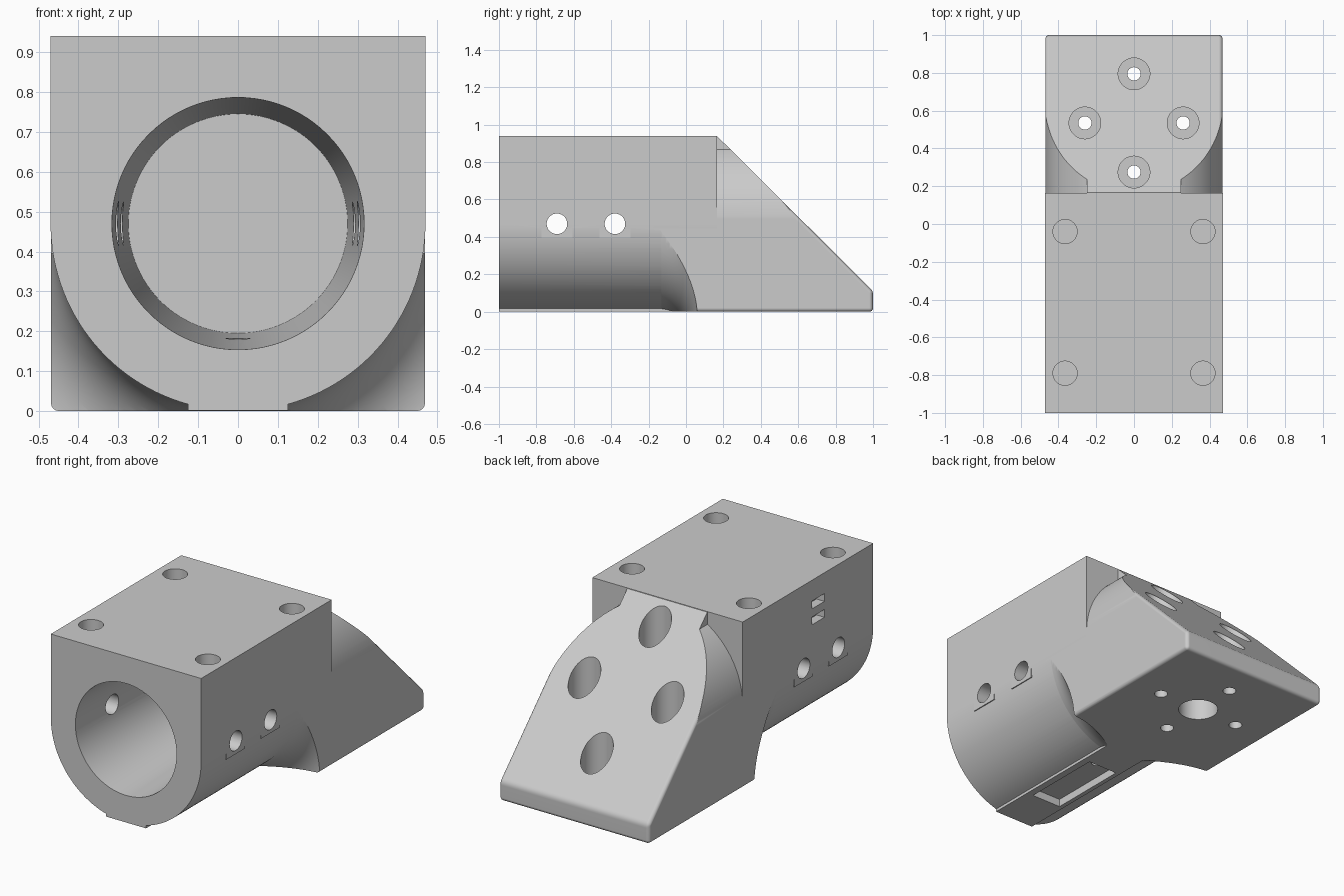
import bpy, bmesh
from math import sin, cos, pi, radians, acos
from mathutils import Matrix

cube = bpy.data.objects.get("Cube")
if cube:
    bpy.data.objects.remove(cube, do_unlink=True)

W = 0.47            # half width, barrel radius and barrel axis height
BACK = 0.165        # rear wall of the housing
GAP = 0.001         # keeps joined faces from lying in one plane

grey = bpy.data.materials.new("light_grey")
grey.use_nodes = True
grey.diffuse_color = (0.6, 0.6, 0.6, 1)
grey.node_tree.nodes["Principled BSDF"].inputs["Base Color"].default_value = (0.6, 0.6, 0.6, 1)


def finish(name, bm):
    bmesh.ops.recalc_face_normals(bm, faces=bm.faces)
    mesh = bpy.data.meshes.new(name)
    bm.to_mesh(mesh)
    bm.free()
    mesh.materials.append(grey)
    ob = bpy.data.objects.new(name, mesh)
    bpy.context.collection.objects.link(ob)
    return ob


def prism(name, pts, axis, a, b, bevel_rule=None):
    """Extrude a (y, z) outline along x, or an (x, z) outline along y."""
    bm = bmesh.new()
    place = (lambda p: (a, *p)) if axis == "x" else (lambda p: (p[0], a, p[1]))
    face = bm.faces.new([bm.verts.new(place(p)) for p in pts])
    out = bmesh.ops.extrude_face_region(bm, geom=[face])
    moved = [g for g in out["geom"] if isinstance(g, bmesh.types.BMVert)]
    step = (b - a, 0, 0) if axis == "x" else (0, b - a, 0)
    bmesh.ops.translate(bm, verts=moved, vec=step)
    bmesh.ops.recalc_face_normals(bm, faces=bm.faces)
    if bevel_rule:
        bmesh.ops.bevel(bm, geom=[e for e in bm.edges if bevel_rule(e)], offset=0.02,
                        segments=4, profile=0.5, affect="EDGES")
    return finish(name, bm)


def box(name, x, y, z):
    return prism(name, [(x[0], z[0]), (x[1], z[0]), (x[1], z[1]), (x[0], z[1])], "y", *y)


def rod(name, centre, r, length, axis="z", r2=None, segs=48):
    bm = bmesh.new()
    bmesh.ops.create_cone(bm, cap_ends=True, segments=segs, radius1=r,
                          radius2=r if r2 is None else r2, depth=length)
    turn = {"z": Matrix(), "x": Matrix.Rotation(pi / 2, 4, "Y"),
            "y": Matrix.Rotation(-pi / 2, 4, "X")}[axis]
    bm.transform(Matrix.Translation(centre) @ turn)
    return finish(name, bm)


def arc(a0, a1, n, r=W):
    angles = [a0 + (a1 - a0) * i / n for i in range(n + 1)]
    return [(r * cos(a), W + r * sin(a)) for a in angles]


def combine(ob, tool, mode):
    mod = ob.modifiers.new("combine", "BOOLEAN")
    mod.operation, mod.solver, mod.object = mode, "EXACT", tool
    tool.hide_render = True
    bpy.ops.object.select_all(action="DESELECT")
    bpy.context.view_layer.objects.active = ob
    ob.select_set(True)
    bpy.ops.object.modifier_apply(modifier=mod.name)
    bpy.data.objects.remove(tool, do_unlink=True)


# Housing: square top, round underside with a flat foot strip
foot = 0.125
turn = acos(foot / W)
housing = prism("mount_housing",
                [(-W, 2 * W)] + arc(pi, pi + turn, 28) + [(-foot, GAP), (foot, GAP)]
                + arc(2 * pi - turn, 2 * pi, 28) + [(W, 2 * W)], "y", -1, BACK)

# Flat bosses round the side screw holes
side_holes = (-0.69, -0.38)
for y in side_holes:
    for s in (-1, 1):
        xs = sorted((s * 0.4, s * (W - GAP / 2)))
        combine(housing, box("boss", xs, (y - 0.083, y + 0.083), (0.395, 0.5)), "UNION")

# Rear wedge: sloped block with softened edges
ridge_z = 2 * W - 2 * GAP
wedge = prism("rear_wedge",
              [(-0.2, 0), (1, 0), (1, 0.11), (BACK + 2 * GAP, ridge_z),
               (BACK - 0.02, ridge_z), (-0.2, 0.92)],
              "x", -W + GAP, W - GAP, lambda e: any(v.co.y > 0.9 for v in e.verts))

# Rounded shoulders with a narrow ridge on top of the wedge
ridge = 0.25
a = acos(ridge / W)
shoulders = prism("shoulder_shape",
                  [(-0.5, -0.1), (0.5, -0.1), (0.5, W)] + arc(0, a, 24)
                  + [(ridge, 1.1), (-ridge, 1.1)] + arc(pi - a, pi, 24) + [(-0.5, W)],
                  "y", -0.3, 1.1)
combine(wedge, shoulders, "INTERSECT")

# Flare that blends the barrel into the square wedge base
fillet = 0.21
outline = [(0, -0.3), (0.455, -0.3), (0.467, -0.152)]
outline += [(W + fillet - fillet * cos(t), -0.15 + fillet * sin(t))
            for t in [pi / 2 * i / 16 for i in range(1, 17)]]
outline += [(W + fillet, 1.1), (0, 1.1)]
bm = bmesh.new()
vs = [bm.verts.new((r, y, 0)) for r, y in outline]
es = [bm.edges.new(pair) for pair in zip(vs, vs[1:])]
bmesh.ops.spin(bm, geom=vs + es, cent=(0, 0, 0), axis=(0, 1, 0), angle=2 * pi, steps=112)
bmesh.ops.remove_doubles(bm, verts=bm.verts, dist=1e-5)
bmesh.ops.translate(bm, verts=bm.verts, vec=(0, 0, W))
combine(wedge, finish("flare_shape", bm), "INTERSECT")
combine(housing, wedge, "UNION")

# Tapered main bore, open at the front
cuts = [rod("bore", (0, -0.485, W), 0.317, 1.07, "y", 0.275, 96)]
# Side screw holes
cuts += [rod("side_hole", (s * 0.4, y, W), 0.055, 0.4, "x")
         for y in side_holes for s in (-1, 1)]
# Blind pockets in the top
cuts += [rod("top_pocket", (x, y, 2 * W), 0.064, 0.2)
         for x in (-0.365, 0.365) for y in (-0.04, -0.79)]
# Counterbored bolt holes in the wedge
for i in range(4):
    x, y = 0.26 * cos(i * pi / 2), 0.535 + 0.26 * sin(i * pi / 2)
    cuts.append(rod("counterbore", (x, y, 0.61), 0.084, 1))
    cuts.append(rod("bolt_hole", (x, y, 0.1), 0.035, 0.4))
# Centre socket under the wedge
cuts.append(rod("centre_socket", (0, 0.535, 0), 0.105, 0.4))
# Two small slots in one side wall
cuts += [box("slot", (-0.6, -0.42), (-0.565, -0.455), (z - 0.022, z + 0.022))
         for z in (0.71, 0.80)]
# Recess and wire hole in the foot strip
cuts.append(box("foot_recess", (-0.1, 0.085), (-0.74, -0.27), (-0.1, 0.045)))
cuts.append(rod("wire_hole", (0, -0.31, 0.1), 0.03, 0.3))
for tool in cuts:
    combine(housing, tool, "DIFFERENCE")

# Shading
bpy.ops.object.select_all(action="DESELECT")
bpy.context.view_layer.objects.active = housing
housing.select_set(True)
bpy.ops.object.shade_smooth_by_angle(angle=radians(25))
normals = housing.modifiers.new("flat_face_normals", "WEIGHTED_NORMAL")
normals.keep_sharp = True
